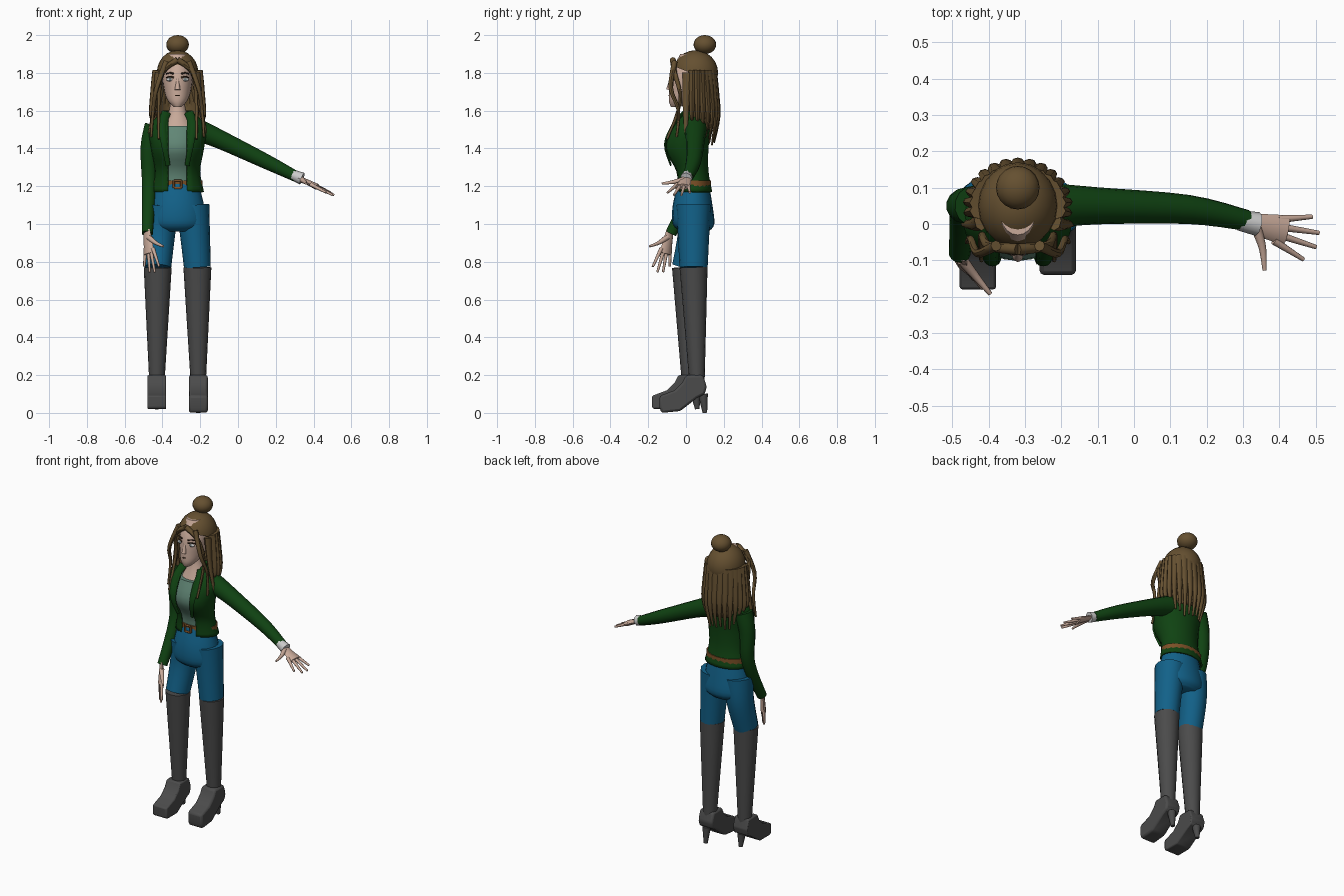
import bpy
import bmesh
import random
from math import sin, cos, pi, asin
from mathutils import Vector

random.seed(4)
if "Cube" in bpy.data.objects:
    bpy.data.objects.remove(bpy.data.objects["Cube"])

BODY_CENTRE = -.32
SIDES = (("left", 1), ("right", -1))
parts = []


def material(name, red, green, blue):
    result = bpy.data.materials.new(name)
    result.use_nodes = True
    result.diffuse_color = (red, green, blue, 1)
    shader = result.node_tree.nodes["Principled BSDF"]
    shader.inputs["Base Color"].default_value = result.diffuse_color
    return result


hair = material("brown hair", .13, .08, .03)
skin = material("skin", .58, .4, .32)
green_cloth = material("green cloth", .005, .055, .006)
sage_cloth = material("sage cloth", .12, .24, .18)
denim = material("blue denim", .006, .12, .25)
leather = material("grey leather", .07, .07, .07)
tan_leather = material("tan leather", .2, .08, .02)
white = material("white", .6, .6, .6)
dark_brown = material("dark brown", .04, .02, .01)
grey_iris = material("grey iris", .16, .2, .2)


def finish(name, bm, mat):
    bmesh.ops.recalc_face_normals(bm, faces=bm.faces[:])
    mesh = bpy.data.meshes.new(name)
    bm.to_mesh(mesh)
    bm.free()
    mesh.materials.append(mat)
    obj = bpy.data.objects.new(name, mesh)
    obj.location.x = BODY_CENTRE
    bpy.context.collection.objects.link(obj)
    parts.append(obj)
    return obj


def spline(rows, steps):
    """Catmull-Rom interpolation through rows of numbers."""
    rows = [Vector(row) for row in rows]
    padded = [rows[0], *rows, rows[-1]]
    result = []
    for before, start, end, after in zip(padded, rows, rows[1:], padded[3:]):
        leave, arrive = (end - before) / 2, (after - start) / 2
        for step in range(steps):
            t = step / steps
            bend = leave * (1 - t) - arrive * t + (end - start) * (2 * t - 1)
            result.append(start.lerp(end, t) + bend * t * (1 - t))
    return result + [rows[-1]]


def loft(name, rows, mat, sides, steps, upright=False, gap=0, facing=(0, 1, 0)):
    """Skin ellipses (x, y, z, radius, radius); a gap leaves the front open."""
    rows = spline(rows, steps)
    centres = [row.to_3d() if len(row) == 3 else Vector(row[:3]) for row in rows]
    bm = bmesh.new()
    rings = []
    for i, row in enumerate(rows):
        along = centres[min(i + 1, len(rows) - 1)] - centres[max(i - 1, 0)]
        along = Vector((0, 0, 1)) if upright else along.normalized()
        across = Vector(facing).cross(along).normalized()
        outward = along.cross(across)
        opening = asin(min(gap / row[3], .95))
        ring = []
        for k in range(sides):
            turn = k / (sides - 1 if gap else sides)
            angle = opening - pi / 2 + 2 * (pi - opening) * turn
            offset = across * cos(angle) * row[3] + outward * sin(angle) * row[4]
            ring.append(bm.verts.new(centres[i] + offset))
        rings.append(ring)
    for lower, upper in zip(rings, rings[1:]):
        for k in range(1 if gap else 0, sides):
            bm.faces.new((lower[k - 1], lower[k], upper[k], upper[k - 1]))
    if not gap:
        bm.faces.new(rings[0])
        bm.faces.new(rings[-1])
    obj = finish(name, bm, mat)
    if gap:
        obj.modifiers.new("thickness", "SOLIDIFY").thickness = .01
    return obj


def trunk(name, levels, mat, gap=0):
    """Upright form from levels of (height, front, back, half width)."""
    rows = [(0, (front + back) / 2, z, width, (back - front) / 2)
            for z, front, back, width in levels]
    return loft(name, rows, mat, 20, 4, upright=True, gap=gap)


def strand(name, path, mat, start, end, flip=1, aspect=1, sides=8, **options):
    """Evenly tapering tube along a path; flip mirrors it."""
    rows = []
    for i, (x, y, z) in enumerate(path):
        radius = start + (end - start) * i / (len(path) - 1)
        rows.append((x * flip, y, z, radius, radius * aspect))
    return loft(name, rows, mat, sides, 4, **options)


def ball(name, place, size, mat):
    bm = bmesh.new()
    bmesh.ops.create_uvsphere(bm, u_segments=20, v_segments=12, radius=1)
    bmesh.ops.scale(bm, vec=size, verts=bm.verts)
    bmesh.ops.translate(bm, vec=place, verts=bm.verts)
    return finish(name, bm, mat)


def hand(side, wrist, forward, thumbward):
    """Palm, thumb and four spread fingers."""
    wrist = Vector(wrist)
    forward, thumbward = Vector(forward).normalized(), Vector(thumbward).normalized()

    def digit(part, stations, start, end, aspect=1):
        path = [wrist + forward * reach + thumbward * spread for reach, spread in stations]
        strand(f"{side}_{part}", path, skin, start, end, aspect=aspect,
               facing=forward.cross(thumbward))

    digit("palm", [(-.03, 0), (.1, 0)], .025, .042, aspect=.4)
    digit("thumb", [(.01, .01), (.04, .06), (.06, .12)], .016, .006)
    for finger, reach, spread in (("index", .17, .07), ("middle", .2, .03),
                                  ("ring", .2, -.01), ("little", .17, -.05)):
        digit(finger + "_finger", [(.07, spread / 2), (reach, spread)], .011, .006)


# Torso: open jacket, shirt and belt inside it, bare neckline
jacket_levels = [(1.17, -.05, .14, .14), (1.28, -.06, .12, .12), (1.4, -.12, .12, .14),
                 (1.52, -.08, .13, .15), (1.6, -.01, .1, .07)]
trunk("jacket", jacket_levels, green_cloth, gap=.052)


def inside_jacket(name, mat, inset, levels):
    trunk(name, [(z, front + inset, back - inset, width - inset)
                 for z, front, back, width in levels], mat)


inside_jacket("shirt", sage_cloth, .018, jacket_levels[:4])
inside_jacket("belt", tan_leather, .008, [(z, *jacket_levels[0][1:]) for z in (1.19, 1.23)])
trunk("neck", [(1.47, -.06, .1, .11), (1.6, -.01, .08, .045), (1.7, 0, .08, .04)], skin)
for side, flip in SIDES:
    strand("buckle_side", [(.02, -.05, 1.19), (.02, -.05, 1.23)], tan_leather, .006, .006, flip)
    height = 1.21 + flip * .02
    strand("buckle_bar", [(-.02, -.05, height), (.02, -.05, height)], tan_leather, .006, .006)
    strand(side + "_lapel", [(.05, -.08, 1.31), (.07, -.11, 1.42), (.08, -.07, 1.52),
                             (.06, -.01, 1.59)], green_cloth, .012, .025, flip, aspect=.4)

# Arms: one raised to the side, one hanging forward
strand("left_sleeve", [(.1, .05, 1.5), (.22, .05, 1.45), (.47, .04, 1.33), (.63, .01, 1.25)],
       green_cloth, .062, .029, sides=14)
strand("left_cuff", [(.61, .01, 1.26), (.66, 0, 1.24)], white, .028, .033)
hand("left", (.65, 0, 1.24), (.88, -.17, -.43), (-.2, -1, 0))
strand("right_sleeve", [(-.12, .05, 1.52), (-.15, .05, 1.4), (-.15, .04, 1.2),
                        (-.16, -.08, .95)], green_cloth, .056, .03, sides=14)
hand("right", (-.16, -.09, .94), (.1, -.2, -1), (.65, -.75, 0))

# Hips, legs and heeled platform boots; the right foot stands ahead
trunk("hips", [(1.22, -.04, .12, .11), (1.1, -.07, .14, .14), (1, -.07, .15, .15),
               (.96, -.03, .12, .1)], denim)
shoe_outline = [(-.14, .09), (-.06, .12), (-.02, .16), (0, .2), (.09, .2), (.11, .14),
                (.1, .1), (.06, .08), (-.03, .01), (-.13, 0), (-.14, .03)]
for side, flip in SIDES:
    ahead, lift = (0, 0) if flip > 0 else (-.04, .02)
    knee = Vector((.105, .04 + ahead, .77))
    ankle = Vector((.11, .06 + ahead, .1))
    strand(side + "_trouser_leg", [(.08, .04, 1.1), (.092, .04, .95), knee], denim,
           .088, .071, flip, aspect=1.05, sides=16)
    strand(side + "_boot_shaft", [knee, knee.lerp(ankle, .5), ankle], leather,
           .074, .037, flip, sides=16)
    strand(side + "_heel", [ankle + Vector((0, .03, 0)), (.11, ankle.y + .04, lift)], leather,
           .026, .012, flip)

    bm = bmesh.new()
    sole = bm.faces.new([bm.verts.new((ankle.x * flip - .05, y + ahead, max(z, lift)))
                         for y, z in shoe_outline])
    extruded = bmesh.ops.extrude_face_region(bm, geom=[sole])["geom"]
    bmesh.ops.translate(bm, vec=(.1, 0, 0), verts=[v for v in extruded
                                                   if isinstance(v, bmesh.types.BMVert)])
    bevel = finish(side + "_shoe", bm, leather).modifiers.new("rounding", "BEVEL")
    bevel.width, bevel.segments = .012, 2

# Head and face
trunk("head", [(1.62, -.08, -.03, .02), (1.65, -.09, .03, .05), (1.7, -.09, .1, .07),
               (1.8, -.08, .13, .08), (1.9, -.03, .1, .05)], skin)
strand("nose", [(0, -.08, 1.77), (0, -.09, 1.71)], skin, .006, .015)
strand("mouth", [(-.02, -.08, 1.68), (0, -.09, 1.68), (.02, -.08, 1.68)], dark_brown, .004, .004)
for side, flip in SIDES:
    ball(side + "_eye", (flip * .04, -.07, 1.765), (.02, .01, .01), white)
    ball(side + "_iris", (flip * .04, -.077, 1.765), (.008, .004, .008), grey_iris)
    for feature, height in (("eyelid", 1.775), ("eyebrow", 1.795)):
        strand(f"{side}_{feature}", [(.02, -.08, height), (.04, -.075, height + .005),
                                     (.06, -.06, height)], dark_brown, .005, .003, flip)
    ball(side + "_ear", (flip * .09, .05, 1.74), (.01, .02, .03), skin)

# Hair cap trimmed along the hairline, and bun
cap = ball("hair_cap", (0, .05, 1.8), (.11, .12, .12), hair)
bm = bmesh.new()
bm.from_mesh(cap.data)
bmesh.ops.bisect_plane(bm, geom=bm.verts[:] + bm.edges[:] + bm.faces[:],
                       plane_co=(0, -.05, 1.83), plane_no=(0, -.4, -1), clear_outer=True)
bm.to_mesh(cap.data)
bm.free()
ball("hair_bun", (0, .1, 1.95), (.06, .06, .05), hair)

# Long hair: a backing shell, a fan of locks and face-framing strands
trunk("hair_back", [(1.82, -.06, .16, .1), (1.65, -.07, .17, .12), (1.5, -.03, .15, .1)],
      hair, gap=.115)
lock_count = 15
for i in range(lock_count):
    angle = pi * (i / (lock_count - 1) - .5) * 1.1
    tip = 1.4 + .13 * (1 - cos(angle)) + random.uniform(-.01, .04)
    path = [(sin(angle) * out, .05 + cos(angle) * out * .9, z)
            for z, out in ((1.81, .1), (1.7, .12), (1.57, .135), (tip, .11))]
    strand("hair_lock", path, hair, .034, .006, aspect=.7)
for side, flip in SIDES:
    strand(side + "_fringe", [(0, -.07, 1.87), (.08, -.06, 1.8), (.1, -.03, 1.65),
                              (.1, -.1, 1.45)], hair, .016, .006, flip)
    strand(side + "_loose_strand", [(.06, -.06, 1.86), (.11, -.08, 1.72), (.13, -.04, 1.6),
                                    (.14, -.05, 1.46)], hair, .015, .006, flip)
    strand(side + "_shoulder_lock", [(.1, .01, 1.8), (.12, 0, 1.64), (.15, 0, 1.48)],
           hair, .02, .006, flip, aspect=1.4)

# Smooth shading with crisp edges
bpy.ops.object.select_all(action="DESELECT")
for obj in parts:
    obj.select_set(True)
bpy.context.view_layer.objects.active = parts[0]
bpy.ops.object.shade_smooth_by_angle(angle=pi / 4)
